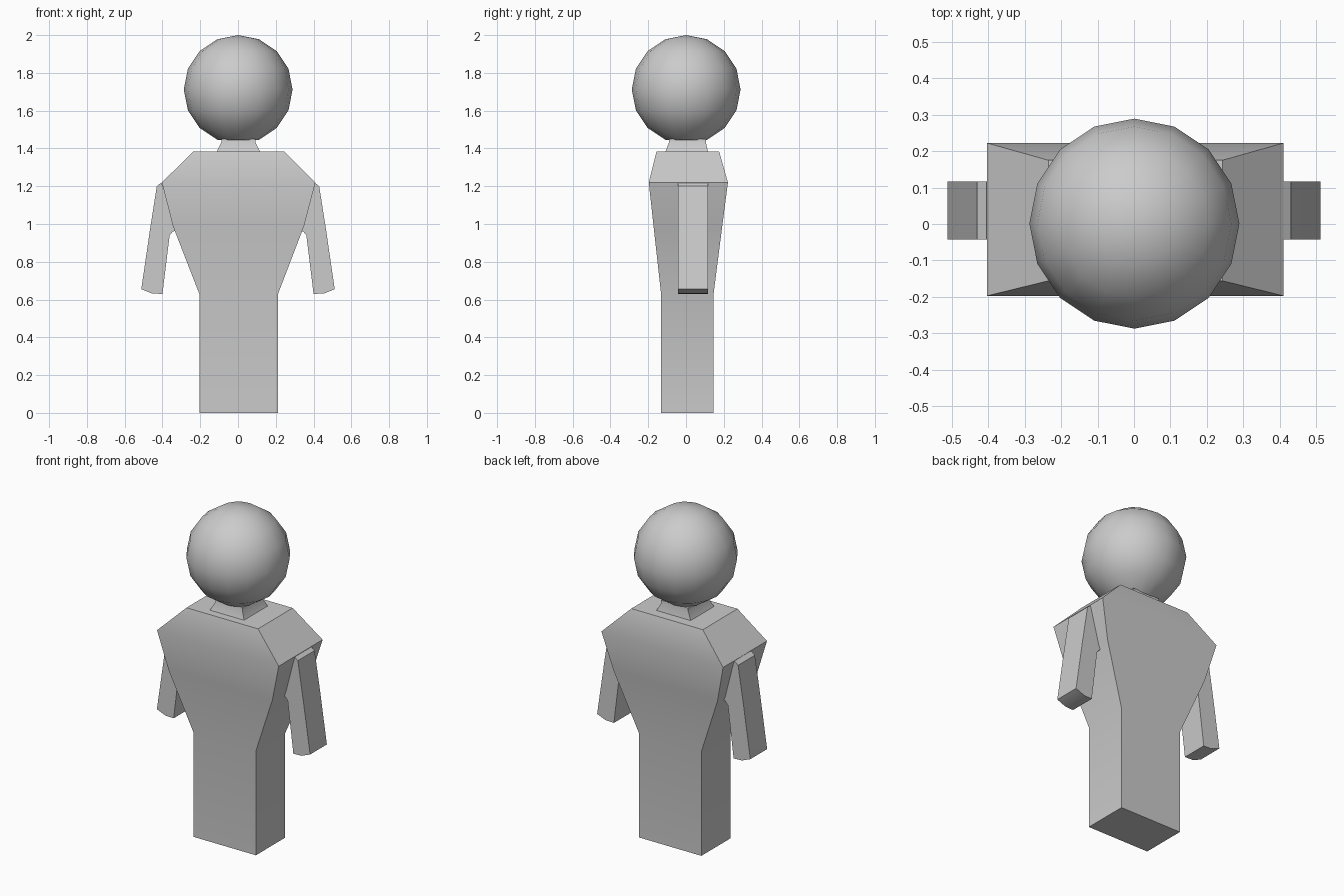
import bpy, bmesh, math

if "Cube" in bpy.data.objects:
    bpy.data.objects.remove(bpy.data.objects["Cube"])

SHARP = math.radians(30)


def finish(name, bm):
    bmesh.ops.recalc_face_normals(bm, faces=bm.faces)
    mesh = bpy.data.meshes.new(name)
    bm.to_mesh(mesh)
    bm.free()
    obj = bpy.data.objects.new(name, mesh)
    bpy.context.collection.objects.link(obj)
    bpy.ops.object.select_all(action='DESELECT')
    obj.select_set(True)
    bpy.context.view_layer.objects.active = obj
    bpy.ops.object.shade_smooth_by_angle(angle=SHARP)
    return obj


def loft(name, rings):
    """Closed stack of rectangles, each (z, x0, x1, y0, y1)."""
    bm = bmesh.new()
    loops = [[bm.verts.new((x, y, z)) for x, y in ((x0, y0), (x1, y0), (x1, y1), (x0, y1))]
             for z, x0, x1, y0, y1 in rings]
    for a, b in zip(loops, loops[1:]):
        for i in range(4):
            j = (i + 1) % 4
            bm.faces.new((a[i], a[j], b[j], b[i]))
    bm.faces.new(loops[0])
    bm.faces.new(loops[-1])
    return finish(name, bm)


# Legs block, tapering torso and sloped shoulders
loft("body", [
    (0.00, -0.205, 0.212, -0.132, 0.146),
    (0.63, -0.205, 0.212, -0.132, 0.146),
    (0.99, -0.345, 0.350, -0.172, 0.192),
    (1.22, -0.403, 0.410, -0.197, 0.222),
    (1.385, -0.235, 0.243, -0.156, 0.175),
])

# Neck frustum with a short collar into the head
loft("neck", [
    (1.38, -0.115, 0.119, -0.110, 0.117),
    (1.432, -0.088, 0.092, -0.090, 0.105),
    (1.45, -0.088, 0.092, -0.090, 0.105),
])

# Arms: front profile extruded in depth, mirrored
ARM = [(0.405, 1.22), (0.43, 1.20), (0.466, 0.97), (0.512, 0.655), (0.455, 0.632),
       (0.400, 0.63), (0.362, 0.94), (0.345, 0.96), (0.330, 0.965)]
for name, side in (("right_arm", 1), ("left_arm", -1)):
    bm = bmesh.new()
    face = bm.faces.new([bm.verts.new((side * x, -0.043, z)) for x, z in ARM])
    ext = bmesh.ops.extrude_face_region(bm, geom=[face], use_keep_orig=True)
    bmesh.ops.translate(bm, vec=(0, 0.16, 0),
                        verts=[v for v in ext["geom"] if isinstance(v, bmesh.types.BMVert)])
    finish(name, bm)

# Head: low-poly ball with a flattened underside
bm = bmesh.new()
bmesh.ops.create_uvsphere(bm, u_segments=16, v_segments=8, radius=0.288)
bmesh.ops.delete(bm, geom=[min(bm.verts, key=lambda v: v.co.z)], context='VERTS')
bmesh.ops.holes_fill(bm, edges=[e for e in bm.edges if e.is_boundary], sides=0)
bmesh.ops.translate(bm, vec=(0.001, 0.001, 1.712), verts=bm.verts)
finish("head", bm)
